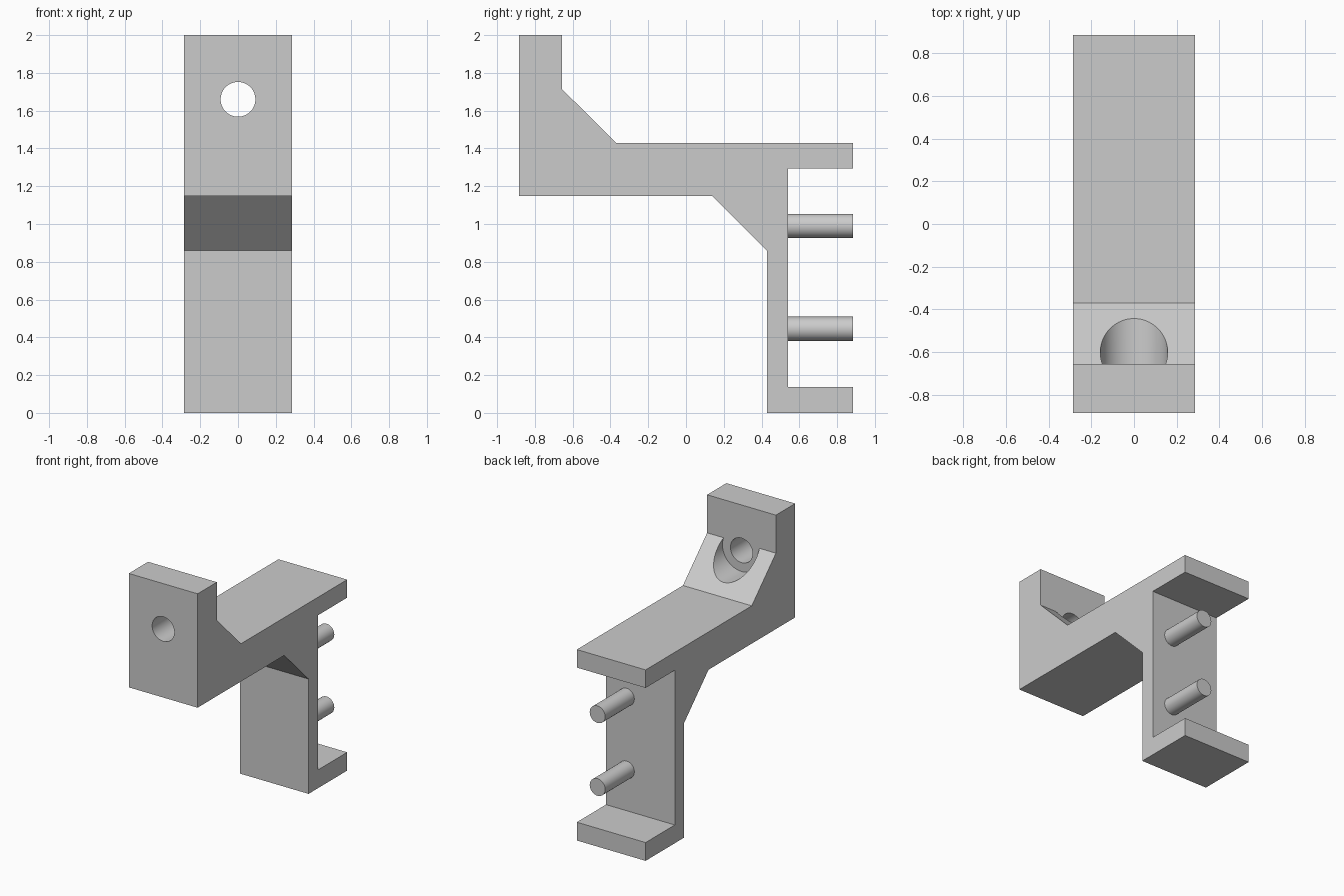
import bpy, bmesh, math

cube = bpy.data.objects.get("Cube")
if cube:
    bpy.data.objects.remove(cube, do_unlink=True)

HALF_WIDTH = 0.285
BACK = 0.885
WALL = -0.657       # rear face of the upright mounting tab
HOLE_Z = 1.66
PIN_X = 0.114

grey = bpy.data.materials.new("plain grey")
grey.use_nodes = True
colour = (0.6, 0.6, 0.6, 1)
grey.diffuse_color = colour
grey.node_tree.nodes["Principled BSDF"].inputs["Base Color"].default_value = colour


def select(obj):
    bpy.ops.object.select_all(action='DESELECT')
    obj.select_set(True)
    bpy.context.view_layer.objects.active = obj


def extrude_profile(name, points, half_width):
    """Extrude a (y, z) outline across x."""
    bm = bmesh.new()
    face = bm.faces.new([bm.verts.new((-half_width, y, z)) for y, z in points])
    result = bmesh.ops.extrude_face_region(bm, geom=[face])
    moved = [v for v in result["geom"] if isinstance(v, bmesh.types.BMVert)]
    bmesh.ops.translate(bm, verts=moved, vec=(2 * half_width, 0, 0))
    bmesh.ops.recalc_face_normals(bm, faces=bm.faces)
    mesh = bpy.data.meshes.new(name)
    bm.to_mesh(mesh)
    bm.free()
    obj = bpy.data.objects.new(name, mesh)
    bpy.context.collection.objects.link(obj)
    obj.data.materials.append(grey)
    return obj


def rod(name, radius, x, z, y_start, y_end):
    """Cylinder running along y."""
    bpy.ops.mesh.primitive_cylinder_add(
        vertices=64, radius=radius, depth=y_end - y_start,
        location=(x, (y_start + y_end) / 2, z), rotation=(math.pi / 2, 0, 0))
    obj = bpy.context.object
    obj.name = name
    obj.data.materials.append(grey)
    return obj


# Bracket: mounting tab, arm, gussets, rear plate and lips in one outline
bracket = extrude_profile("bracket", [
    (-BACK, 2), (WALL, 2), (WALL, 1.715), (-0.371, 1.43),
    (BACK, 1.43), (BACK, 1.295), (0.54, 1.295), (0.54, 0.137),
    (BACK, 0.137), (BACK, 0), (0.428, 0), (0.428, 0.86),
    (0.14, 1.147), (-BACK, 1.147)], HALF_WIDTH)

# Screw hole, and the wider recess for its head through the upper gusset
for cutter in (rod("screw_hole_cutter", 0.092, 0, HOLE_Z, -1, 0),
               rod("screw_head_cutter", 0.158, 0, HOLE_Z, WALL, 0)):
    cutter.hide_render = True
    select(bracket)
    cut = bracket.modifiers.new("cut", 'BOOLEAN')
    cut.operation = 'DIFFERENCE'
    cut.solver = 'EXACT'
    cut.object = cutter
    bpy.ops.object.modifier_apply(modifier=cut.name)
    bpy.data.objects.remove(cutter, do_unlink=True)

# Two pins on the rear plate
pins = [rod("lower_pin", 0.064, PIN_X, 0.445, 0.52, BACK),
        rod("upper_pin", 0.064, PIN_X, 0.99, 0.52, BACK)]

for obj in [bracket] + pins:
    select(obj)
    bpy.ops.object.shade_smooth_by_angle(angle=math.radians(30))
